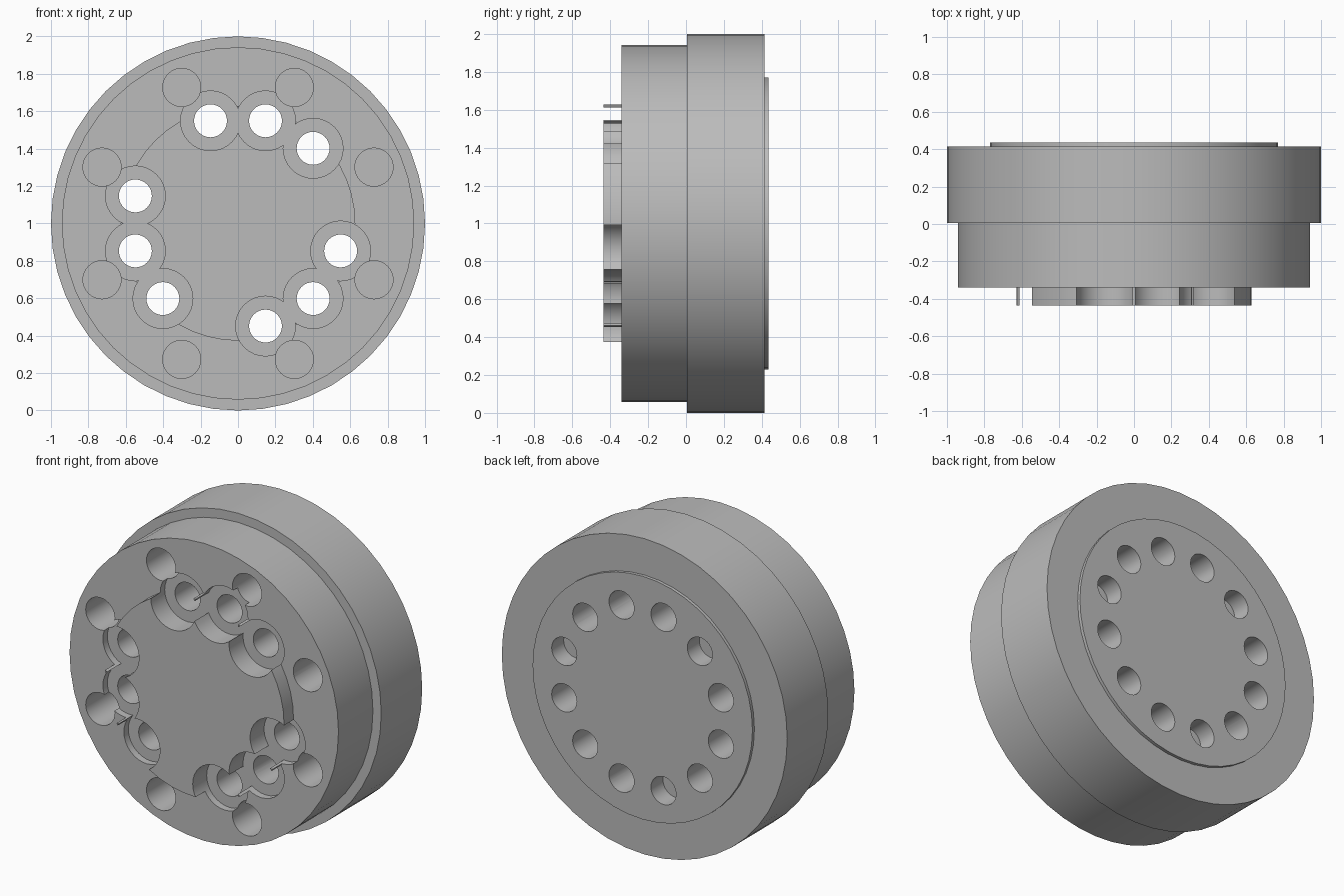
import bpy, bmesh
from math import sin, cos, radians, tau

if "Cube" in bpy.data.objects:
    bpy.data.objects.remove(bpy.data.objects["Cube"], do_unlink=True)

grey = bpy.data.materials.new("plain grey")
grey.use_nodes = True
colour = (0.5, 0.5, 0.5, 1)
grey.diffuse_color = colour
grey.node_tree.nodes["Principled BSDF"].inputs["Base Color"].default_value = colour


def turned(name, profile, sides, x=0, z=1):
    """Solid turned about a front-to-back axis; profile holds (radius, y)."""
    bm = bmesh.new()
    rings = []
    for r, y in profile:
        angles = [tau * i / sides for i in range(sides)]
        rings.append([bm.verts.new((x + r * cos(a), y, z + r * sin(a))) for a in angles])
    for a, b in zip(rings, rings[1:]):
        for i in range(sides):
            j = (i + 1) % sides
            bm.faces.new((a[i], a[j], b[j], b[i]))
    bm.faces.new(rings[0])
    bm.faces.new(rings[-1])
    bmesh.ops.recalc_face_normals(bm, faces=bm.faces)
    mesh = bpy.data.meshes.new(name)
    bm.to_mesh(mesh)
    bm.free()
    mesh.materials.append(grey)
    obj = bpy.data.objects.new(name, mesh)
    bpy.context.collection.objects.link(obj)
    return obj


# Stepped flange body with a raised boss on each side
FRONT, BACK = -0.34, 0.435
flange = turned("flange_body", [
    (0.627, -0.435), (0.627, FRONT), (0.942, FRONT), (0.942, 0.005),
    (1.0, 0.005), (1.0, 0.415), (0.77, 0.415), (0.77, BACK)], 48)
bpy.context.view_layer.objects.active = flange
flange.select_set(True)


def drill(angle, ring, radius, y0, y1):
    """Cut one round hole at an angle on a bolt circle."""
    a = radians(angle)
    cutter = turned("hole_cutter", [(radius, y0), (radius, y1)], 32,
                    ring * cos(a), 1 + ring * sin(a))
    cutter.hide_render = True
    mod = flange.modifiers.new("hole", 'BOOLEAN')
    mod.operation = 'DIFFERENCE'
    mod.solver = 'EXACT'
    mod.object = cutter
    bpy.ops.object.modifier_apply(modifier=mod.name)
    bpy.data.objects.remove(cutter, do_unlink=True)


# Bolt holes: nine counterbored through holes, three blind from the back
BOLT_RING = 0.568
for k in range(12):
    angle = 15 + 30 * k
    if angle in (15, 135, 255):
        drill(angle, BOLT_RING, 0.088, BACK - 0.12, 0.6)
    else:
        drill(angle, BOLT_RING, 0.16, -0.6, FRONT + 0.045)
        drill(angle, BOLT_RING, 0.088, -0.7, 0.6)

# Eight blind holes around the front face
for k in range(8):
    drill(22.5 + 45 * k, 0.787, 0.102, -0.6, FRONT + 0.3)

bpy.ops.object.shade_smooth_by_angle(angle=radians(30))
